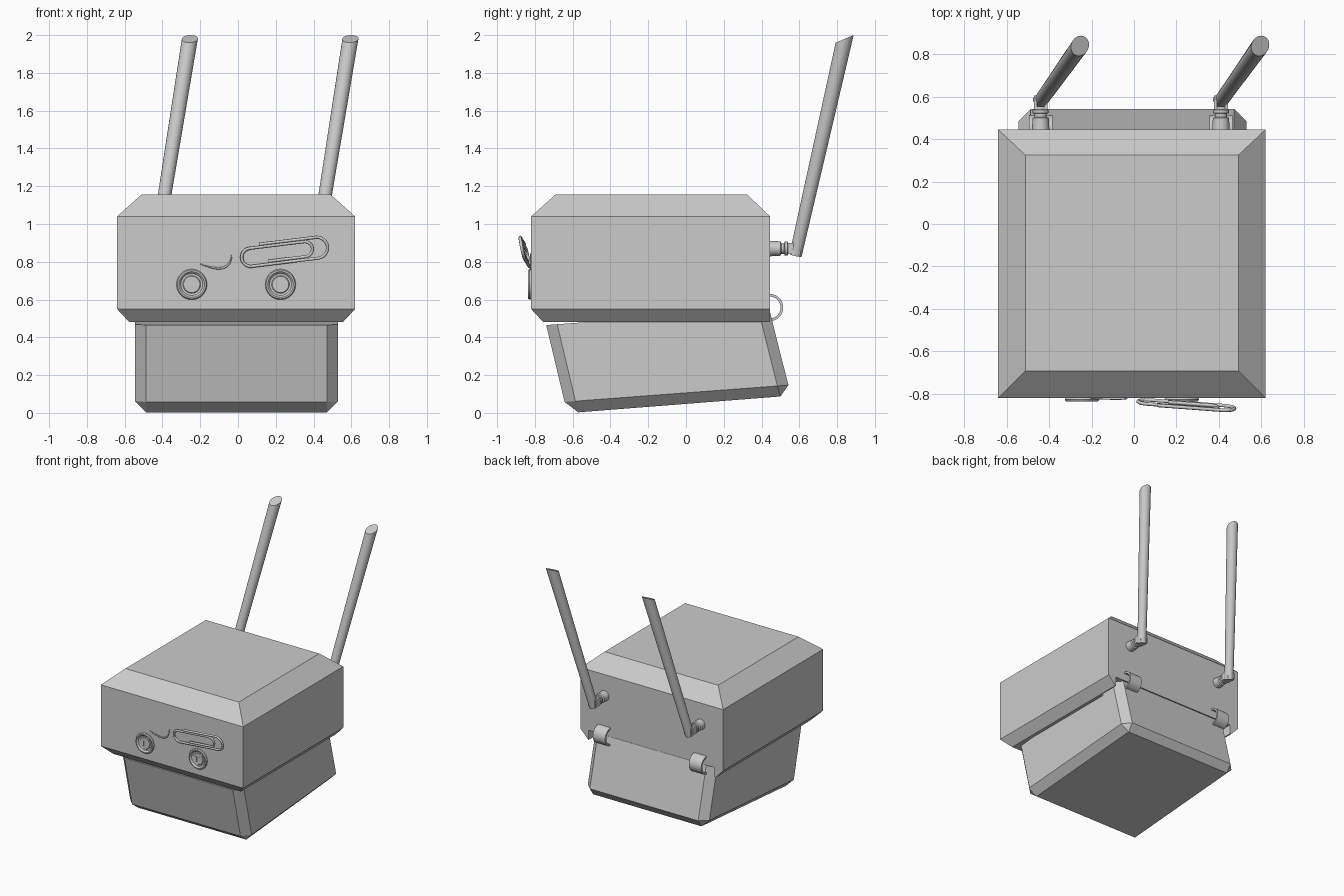
import bpy, bmesh, math
from mathutils import Vector, Matrix

old = bpy.data.objects.get("Cube")
if old:
    bpy.data.objects.remove(old, do_unlink=True)

GREY = (0.6, 0.6, 0.6, 1)
grey = bpy.data.materials.new("light_grey")
grey.use_nodes = True
grey.diffuse_color = GREY
grey.node_tree.nodes["Principled BSDF"].inputs["Base Color"].default_value = GREY


def finish(name, bm, smooth=False):
    bmesh.ops.recalc_face_normals(bm, faces=bm.faces)
    mesh = bpy.data.meshes.new(name)
    bm.to_mesh(mesh)
    bm.free()
    ob = bpy.data.objects.new(name, mesh)
    bpy.context.collection.objects.link(ob)
    mesh.materials.append(grey)
    if smooth:
        bpy.ops.object.select_all(action='DESELECT')
        ob.select_set(True)
        bpy.context.view_layer.objects.active = ob
        bpy.ops.object.shade_smooth_by_angle(angle=math.radians(35))
    return ob


def bridge(bm, a, b):
    for i in range(len(a)):
        j = (i + 1) % len(a)
        bm.faces.new((a[i], a[j], b[j], b[i]))


def rect(bm, x0, x1, y0, y1, z):
    return [bm.verts.new((x, y, z)) for x, y in ((x0, y0), (x1, y0), (x1, y1), (x0, y1))]


def box(name, x0, x1, y0, y1, z0, z1):
    bm = bmesh.new()
    low, high = rect(bm, x0, x1, y0, y1, z0), rect(bm, x0, x1, y0, y1, z1)
    bridge(bm, low, high)
    bm.faces.new(low)
    bm.faces.new(high)
    return finish(name, bm)


def lathe(name, profile, origin, axis, sides=32):
    """Revolve (distance along axis, radius) points around an axis."""
    bm = bmesh.new()
    turn = Matrix.Translation(origin) @ Vector(axis).to_track_quat('Z', 'Y').to_matrix().to_4x4()
    rings = []
    for d, r in profile:
        rings.append([bm.verts.new(turn @ Vector((r * math.cos(t), r * math.sin(t), d)))
                      for t in (2 * math.pi * i / sides for i in range(sides))])
    for a, b in zip(rings, rings[1:]):
        bridge(bm, a, b)
    bm.faces.new(rings[0])
    bm.faces.new(rings[-1])
    return finish(name, bm, True)


def wire(name, points, radius, taper=False):
    """Round wire through a list of points, as a mesh."""
    curve = bpy.data.curves.new(name, 'CURVE')
    curve.dimensions = '3D'
    curve.bevel_depth = radius
    curve.bevel_resolution = 2
    curve.use_fill_caps = True
    spline = curve.splines.new('POLY')
    spline.points.add(len(points) - 1)
    for i, (p, co) in enumerate(zip(spline.points, points)):
        p.co = (*co, 1)
        if taper:
            p.radius = 0.3 + 0.7 * math.sin(math.pi * i / (len(points) - 1))
    curve.materials.append(grey)
    ob = bpy.data.objects.new(name, curve)
    bpy.context.collection.objects.link(ob)


# Head: chamfered box
bm = bmesh.new()
levels = [(0.48, 0.065, 0), (0.55, 0, 0), (1.04, 0, 0), (1.155, 0.128, 0.12)]
rings = [rect(bm, -0.64 + c, 0.62 - c, -0.82 + c, 0.445 - back, z) for z, c, back in levels]
for a, b in zip(rings, rings[1:]):
    bridge(bm, a, b)
bm.faces.new(rings[0])
bm.faces.new(rings[-1])
head = finish("head", bm)

# Notch under the back of the head, where the jaw hinges
cutter = box("notch_cutter", -0.565, 0.55, 0.27, 0.6, 0.3, 0.556)
cutter.hide_render = True
cutter.hide_set(True)
cut = head.modifiers.new("notch", 'BOOLEAN')
cut.object = cutter
cut.operation = 'DIFFERENCE'
cut.solver = 'EXACT'

# Jaw: sheared box with cut corners, narrowing to a rectangular base
bm = bmesh.new()


def jaw_ring(y0, z0, y1, z1, c=0.058):
    x0, x1 = -0.545, 0.53
    plan = [(x0 + c, y0), (x1 - c, y0), (x1, y0 + c), (x1, y1 - c),
            (x1 - c, y1), (x0 + c, y1), (x0, y1 - c), (x0, y0 + c)]
    return [bm.verts.new((x, y, z0 + (z1 - z0) * (y - y0) / (y1 - y0))) for x, y in plan]


top = jaw_ring(-0.74, 0.465, 0.44, 0.552)
low = jaw_ring(-0.643, 0.058, 0.542, 0.147)
bridge(bm, top, low)
base = [bm.verts.new(p) for p in ((-0.487, -0.57, 0.003), (0.472, -0.57, 0.003),
                                  (0.472, 0.5, 0.087), (-0.487, 0.5, 0.087))]
for i in range(4):
    j = (i + 1) % 4
    bm.faces.new((low[2 * i], low[2 * i + 1], base[j], base[i]))
    bm.faces.new((low[2 * i + 1], low[(2 * i + 2) % 8], base[j]))
bm.faces.new(base)
bm.faces.new(top)
finish("jaw", bm)

for side, x in (("right", -0.44), ("left", 0.41)):
    # Hinge: curved band joining jaw and head
    bm = bmesh.new()
    rows = []
    for i in range(17):
        t = math.radians(-110 + 215 * i / 16)
        rows.append([bm.verts.new((x + w, 0.443 + r * math.cos(t), 0.558 + r * math.sin(t)))
                     for w, r in ((-0.055, 0.058), (0.055, 0.058), (0.055, 0.072), (-0.055, 0.072))])
    for a, b in zip(rows, rows[1:]):
        bridge(bm, a, b)
    bm.faces.new(rows[0])
    bm.faces.new(rows[-1])
    finish(side + "_hinge", bm, True)

    # Antenna socket, fork and pivot pin
    lathe(side + "_antenna_socket",
          [(-0.01, 0.042), (0.06, 0.038), (0.065, 0.028), (0.08, 0.028), (0.083, 0.038),
           (0.098, 0.038), (0.1, 0.03), (0.115, 0.03)], (x, 0.44, 0.87), (0, 1, 0), 24)
    for s in (-1, 1):
        box(side + "_antenna_fork", x + s * 0.025 - 0.007, x + s * 0.025 + 0.007,
            0.54, 0.605, 0.842, 0.9)
    lathe(side + "_pivot_pin", [(-0.037, 0.01), (0.037, 0.01)], (x, 0.587, 0.87), (1, 0, 0), 16)

    # Antenna: tapered rod with a slanted tip
    foot, tip = Vector((x, 0.58, 0.835)), Vector((x + 0.185, 0.84, 1.98))
    axis = tip - foot
    rod = lathe(side + "_antenna", [(0, 0.033), (axis.length, 0.042)], foot, axis, 32)
    along = axis.normalized()
    slant = Vector((0, -0.39, 0.92))
    for v in rod.data.vertices:
        if (v.co - foot).dot(along) > 1:
            v.co -= along * ((v.co - tip).dot(slant) / along.dot(slant))

# Eyes: round buttons with a raised rim and two slots
for side, x in (("right", -0.245), ("left", 0.225)):
    lathe(side + "_eye",
          [(0, 0.078), (0.01, 0.081), (0.018, 0.076), (0.019, 0.068), (0.014, 0.062),
           (0.008, 0.058), (0.007, 0.047), (0.012, 0.043), (0.012, 0.001)],
          (x, -0.818, 0.68), (0, -1, 0), 40)
    for s in (-1, 1):
        box(side + "_eye_slot", x + s * 0.012 - 0.005, x + s * 0.012 + 0.005,
            -0.833, -0.829, 0.66, 0.7)

# Right eyebrow: thin curl of thread
brow = []
for i in range(17):
    t = i / 16
    brow.append((-0.205 + 0.172 * math.sin(t * math.pi / 2), -0.823,
                 0.79 - 0.03 * math.sin(t * math.pi) + 0.055 * t ** 3))
wire("right_eyebrow", brow, 0.006, True)


# Left eyebrow: bent wire clip, leaning away from the head
def arc(cu, cv, r, start, end):
    return [(cu + r * math.cos(math.radians(a)), cv + r * math.sin(math.radians(a)))
            for a in (start + (end - start) * i / 12 for i in range(13))]


flat = [(-0.127, 0.0555)] + arc(0.175, 0, 0.0555, 90, -90) + arc(-0.18, -0.0075, 0.048, 270, 90)
flat += arc(0.11, 0.0005, 0.04, 90, -90) + [(-0.09, -0.0395)]
c, s = math.cos(math.radians(7)), math.sin(math.radians(7))
clip = []
for u, v in flat:
    x, z = 0.245 + u * c - v * s, 0.853 + u * s + v * c
    clip.append((x, -0.825 - 0.05 * x - 0.2 * (z - 0.77), z))
wire("left_eyebrow_clip", clip, 0.0085)
